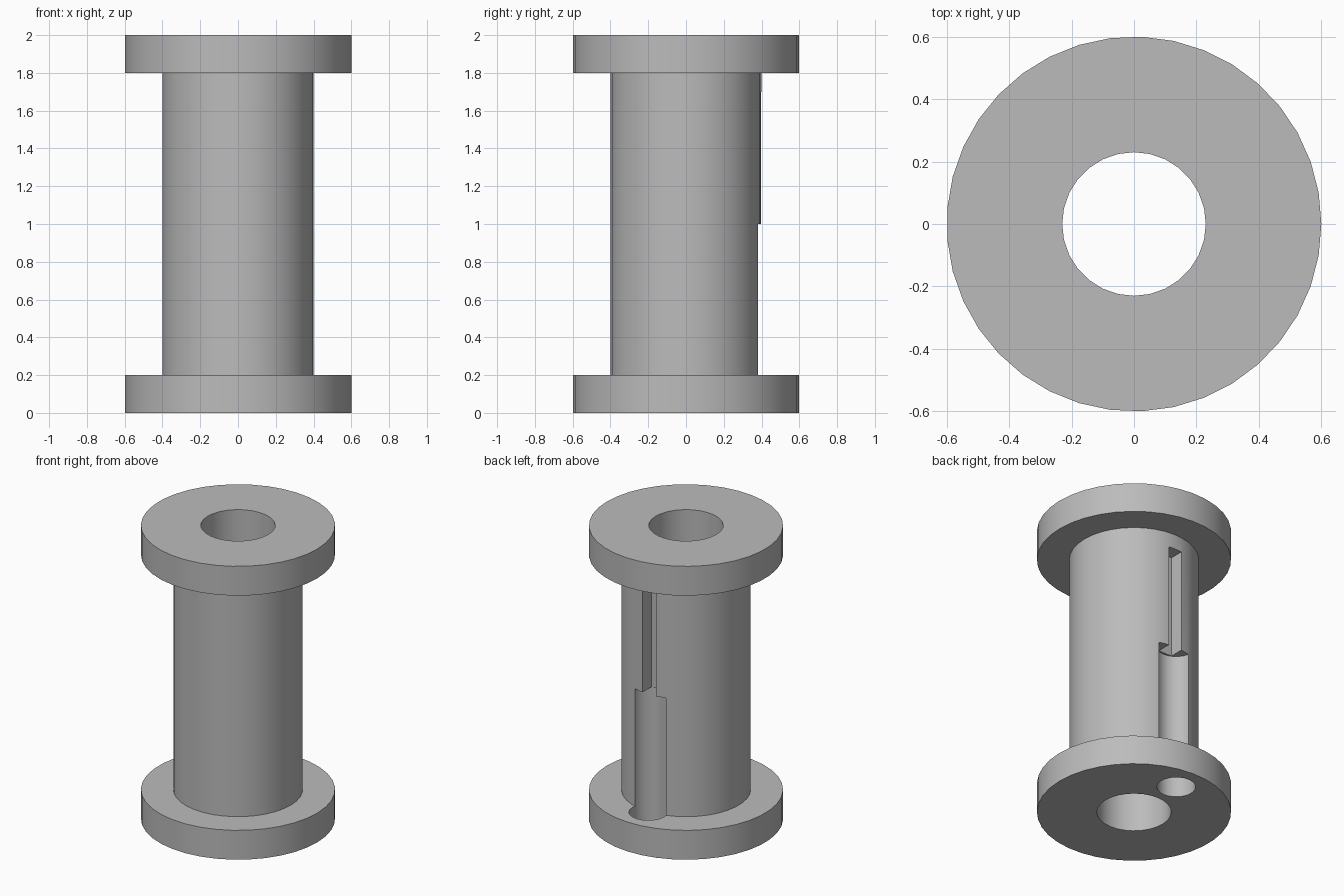
import bpy
import bmesh
import math
from mathutils import Matrix, Vector

cube = bpy.data.objects.get("Cube")
if cube:
    bpy.data.objects.remove(cube, do_unlink=True)

# Single plain grey
grey = bpy.data.materials.new("grey plastic")
grey.use_nodes = True
colour = (0.5, 0.5, 0.5, 1)
grey.diffuse_color = colour
grey.node_tree.nodes["Principled BSDF"].inputs["Base Color"].default_value = colour


def make_object(name, bm):
    mesh = bpy.data.meshes.new(name)
    bmesh.ops.recalc_face_normals(bm, faces=bm.faces)
    bm.to_mesh(mesh)
    bm.free()
    mesh.materials.append(grey)
    obj = bpy.data.objects.new(name, mesh)
    bpy.context.collection.objects.link(obj)
    return obj


def lathe(name, profile, sides):
    """Closed solid turned around z from (radius, height) points."""
    bm = bmesh.new()
    rings = [[bm.verts.new((r * math.cos(i * math.tau / sides),
                            r * math.sin(i * math.tau / sides), z))
              for i in range(sides)] for r, z in profile]
    for low, high in zip(rings, rings[1:]):
        for i in range(sides):
            j = (i + 1) % sides
            bm.faces.new((low[i], low[j], high[j], high[i]))
    bm.faces.new(rings[0])
    bm.faces.new(rings[-1])
    return make_object(name, bm)


def box(name, low, high):
    low, high = Vector(low), Vector(high)
    bm = bmesh.new()
    bmesh.ops.create_cube(bm, size=1, matrix=Matrix.Translation((low + high) / 2)
                          @ Matrix.Diagonal((*(high - low), 1)))
    return make_object(name, bm)


# Barrel with a flange at each end
spool = lathe("spool", [(0.6, 0), (0.6, 0.2), (0.4, 0.2),
                        (0.4, 1.8), (0.6, 1.8), (0.6, 2)], 37)

# Central bore, round pin channel at the back, narrow slot above it
bore = lathe("bore_cutter", [(0.23, -0.1), (0.23, 2.1)], 28)
channel = lathe("channel_cutter", [(0.12, -0.1), (0.12, 1)], 24)
channel.data.transform(Matrix.Translation((0, 0.405, 0)))
slot = box("slot_cutter", (-0.05, 0.3, 0.9), (0.05, 0.5, 1.7))

bpy.ops.object.select_all(action='DESELECT')
spool.select_set(True)
bpy.context.view_layer.objects.active = spool
for cutter in (bore, channel, slot):
    cutter.hide_render = True
    cut = spool.modifiers.new(cutter.name, 'BOOLEAN')
    cut.operation = 'DIFFERENCE'
    cut.solver = 'EXACT'
    cut.object = cutter
    bpy.ops.object.modifier_apply(modifier=cut.name)
    bpy.data.objects.remove(cutter, do_unlink=True)

bpy.ops.object.shade_smooth_by_angle(angle=math.radians(30))
